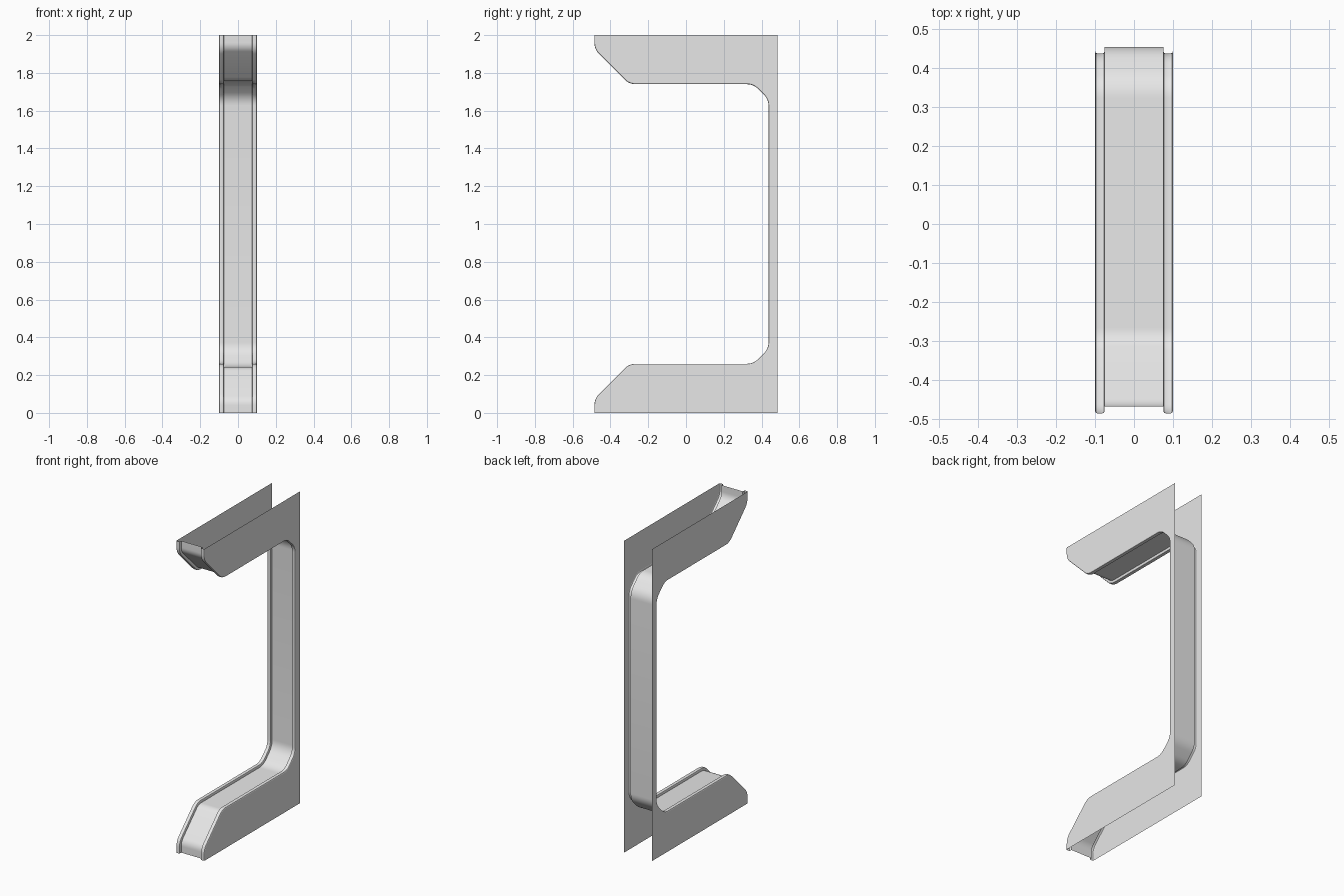
import bpy
import math
from mathutils import Vector

if "Cube" in bpy.data.objects:
    bpy.data.objects.remove(bpy.data.objects["Cube"])

grey = bpy.data.materials.new("light grey")
grey.diffuse_color = (0.8, 0.8, 0.8, 1)
grey.use_nodes = True
grey.node_tree.nodes["Principled BSDF"].inputs["Base Color"].default_value = grey.diffuse_color


def make_object(name, verts, faces):
    mesh = bpy.data.meshes.new(name)
    mesh.from_pydata(verts, [], faces)
    mesh.materials.append(grey)
    obj = bpy.data.objects.new(name, mesh)
    bpy.context.collection.objects.link(obj)
    return obj


def body_normal(d):
    # direction pointing into the frame body
    return Vector((d.y, -d.x))


def rounded_path(corners, cut=0.034, steps=6):
    """Rounded (point, normal) pairs along the C-shaped opening, in y-z."""
    path = []
    for i, p in enumerate(corners):
        if i in (0, len(corners) - 1):
            a, b = (p, corners[1]) if i == 0 else (corners[-2], p)
            path.append((p, body_normal((b - a).normalized())))
            continue
        d0 = (p - corners[i - 1]).normalized()
        d1 = (corners[i + 1] - p).normalized()
        turn = math.atan2(d0.x * d1.y - d0.y * d1.x, d0.dot(d1))
        side = -1 if turn > 0 else 1
        r = cut / math.tan(abs(turn) / 2)
        n0 = body_normal(d0)
        centre = p - d0 * cut + n0 * r * side
        for k in range(steps + 1):
            a = turn * k / steps
            n = Vector((n0.x * math.cos(a) - n0.y * math.sin(a),
                        n0.x * math.sin(a) + n0.y * math.cos(a)))
            path.append((centre - n * r * side, n))
    return path


# Opening outline: lower half, mirrored about z = 1
lower = [(-0.485, 0), (-0.485, 0.075), (-0.30, 0.26), (0.357, 0.26), (0.437, 0.34)]
corners = [Vector(p) for p in lower] + [Vector((y, 2 - z)) for y, z in reversed(lower)]
path = rounded_path(corners)

# Rim and recessed channel: (x, depth) section swept along the outline
half = [(0.075, 0.017), (0.075, 0.006), (0.077, 0.0015), (0.081, 0),
        (0.094, 0), (0.098, 0.0015), (0.1, 0.006)]
section = [(-x, d) for x, d in reversed(half)] + half
n = len(section)
verts = [(x, p.x + nn.x * d, p.y + nn.y * d) for p, nn in path for x, d in section]
faces = [(i * n + j, i * n + j + 1, (i + 1) * n + j + 1, (i + 1) * n + j)
         for i in range(len(path) - 1) for j in range(n - 1)]
channel = make_object("rim_and_channel", verts, faces)
bpy.context.view_layer.objects.active = channel
channel.select_set(True)
bpy.ops.object.shade_smooth_by_angle(angle=math.radians(35))

# Thin side plates, open at top, bottom and back
outline = [p + nn * 0.006 for p, nn in path] + [Vector((0.485, 2)), Vector((0.485, 0))]
for name, x in (("left_plate", -0.1), ("right_plate", 0.1)):
    order = list(range(len(outline)))
    if x > 0:
        order.reverse()
    make_object(name, [(x, p.x, p.y) for p in outline], [order])
